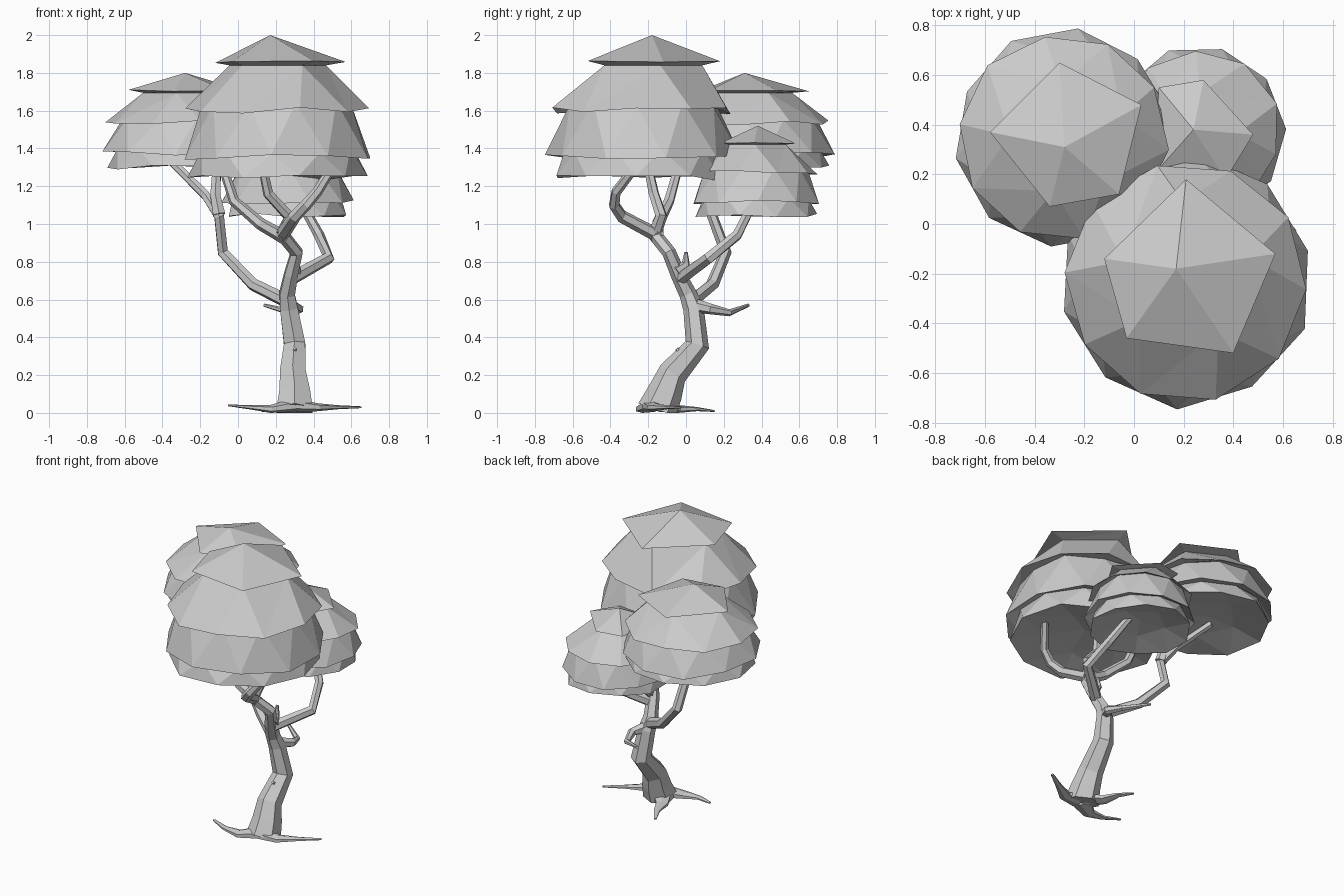
import bpy, bmesh, math, random
from mathutils import Vector

random.seed(4)
if "Cube" in bpy.data.objects:
    bpy.data.objects.remove(bpy.data.objects["Cube"], do_unlink=True)

grey = bpy.data.materials.new("plain grey")
grey.use_nodes = True
grey.diffuse_color = (0.6, 0.6, 0.6, 1)
grey.node_tree.nodes["Principled BSDF"].inputs["Base Color"].default_value = grey.diffuse_color


def finish(name, bm):
    bmesh.ops.recalc_face_normals(bm, faces=bm.faces)
    mesh = bpy.data.meshes.new(name)
    bm.to_mesh(mesh)
    bm.free()
    mesh.materials.append(grey)
    obj = bpy.data.objects.new(name, mesh)
    bpy.context.collection.objects.link(obj)
    return obj


def tube(name, path, thick, thin, flare=1, flat=1):
    """Sweep a hexagon along a path, tapering from thick to thin."""
    bm = bmesh.new()
    sides = 6
    points = [Vector(p) for p in path]
    last = len(points) - 1
    rings = []
    side = None
    for i, point in enumerate(points):
        along = (points[min(i + 1, last)] - points[max(i - 1, 0)]).normalized()
        if side is None:
            side = along.cross(Vector((0, 0, 1)))
            if side.length < 0.3:
                side = Vector((1, 0, 0))
        side = (side - along * side.dot(along)).normalized()
        up = side.cross(along)
        radius = thin + (thick - thin) * (1 - i / last) ** flare
        ring = []
        for k in range(sides):
            angle = math.tau * (k + 0.5) / sides
            corner = point + radius * (side * math.cos(angle) + up * math.sin(angle) * flat)
            corner.z = max(corner.z, 0)
            ring.append(bm.verts.new(corner))
        rings.append(ring)
    for lower, upper in zip(rings, rings[1:]):
        for k in range(sides):
            following = (k + 1) % sides
            bm.faces.new((lower[k], lower[following], upper[following], upper[k]))
    bm.faces.new(rings[0])
    bm.faces.new(rings[-1])
    return finish(name, bm)


def stitch(bm, a, b, shift_a, shift_b):
    """Join two closed rings with triangles, pairing them by angle."""
    count_a, count_b = len(a), len(b)
    i = j = 0
    while i < count_a or j < count_b:
        middle_a = shift_a + (i + 0.5) / count_a
        middle_b = shift_b + (j + 0.5) / count_b
        if i >= count_a or (j < count_b and middle_b < middle_a):
            bm.faces.new((a[i % count_a], b[j % count_b], b[(j + 1) % count_b]))
            j += 1
        else:
            bm.faces.new((a[i % count_a], b[j % count_b], a[(i + 1) % count_a]))
            i += 1


def canopy(name, apex, cap, phase, twist, centre, radius, height):
    """Dome of overlapping skirts: pointed cap, three rims, hollowed underside."""
    bm = bmesh.new()
    top = apex[2]
    middle = Vector(apex[:2])

    def cap_ring(scale, drop, wobble):
        ring = []
        for p in cap:
            x, y = middle + (Vector(p) - middle) * scale
            z = top - height * (drop + random.uniform(-wobble, wobble))
            ring.append(bm.verts.new((x, y, z)))
        return ring

    def skirt_ring(shift, scale, drop, count=10):
        ring = []
        for k in range(count):
            angle = math.radians(phase) + math.tau * (k / count + shift)
            reach = radius * scale * random.uniform(0.98, 1.02)
            z = top - height * (drop + random.uniform(-0.02, 0.02))
            ring.append(bm.verts.new((centre[0] + reach * math.cos(angle),
                                      centre[1] + reach * math.sin(angle), z)))
        return ring

    other = 0.05 - twist
    rings = [(cap_ring(1, 0.15, 0.015), 0), (cap_ring(0.74, 0.16, 0), 0),
             (skirt_ring(other, 0.97, 0.4), other), (skirt_ring(other, 0.8, 0.37), other),
             (skirt_ring(twist, 1.02, 0.65), twist), (skirt_ring(twist, 0.84, 0.61), twist),
             (skirt_ring(other, 0.95, 0.76), other), (skirt_ring(other, 0.5, 0.7, 5), other)]
    tip = bm.verts.new(apex)
    pole = bm.verts.new((*centre, top - 0.67 * height))
    first, last = rings[0][0], rings[-1][0]
    for k in range(5):
        bm.faces.new((tip, first[k], first[(k + 1) % 5]))
        bm.faces.new((pole, last[(k + 1) % 5], last[k]))
    for (upper, shift_upper), (lower, shift_lower) in zip(rings, rings[1:]):
        stitch(bm, upper, lower, shift_upper, shift_lower)
    return finish(name, bm)


# Foliage
canopy("front_canopy", apex=(0.17, -0.18, 2),
       cap=[(0.57, -0.12), (0.21, 0.18), (-0.12, -0.14), (-0.03, -0.46), (0.4, -0.52)],
       phase=14, twist=0, centre=(0.21, -0.23), radius=0.5, height=1)
canopy("back_right_canopy", apex=(-0.28, 0.31, 1.8),
       cap=[(0.03, 0.48), (-0.3, 0.65), (-0.58, 0.37), (-0.34, 0.07), (-0.06, 0.12)],
       phase=29, twist=0.05, centre=(-0.28, 0.35), radius=0.43, height=0.66)
canopy("back_left_canopy", apex=(0.24, 0.38, 1.52),
       cap=[(0.48, 0.36), (0.28, 0.58), (0.1, 0.55), (0.08, 0.2), (0.37, 0.18)],
       phase=2, twist=0, centre=(0.26, 0.37), radius=0.34, height=0.62)

# Trunk: flared foot, leaning back, then forward
tube("trunk", [(0.3, -0.15, 0.01), (0.3, -0.11, 0.11), (0.29, -0.07, 0.21), (0.3, 0.06, 0.36),
               (0.27, 0.04, 0.55), (0.26, 0.01, 0.63), (0.28, -0.04, 0.73),
               (0.31, -0.09, 0.85), (0.23, -0.17, 0.95)], thick=0.11, thin=0.036, flare=2)

# Roots
for name, path in {
    "right_root": [(0.29, -0.17, 0.04), (0.17, -0.23, 0.02), (0.06, -0.23, 0.03), (-0.05, -0.19, 0.04)],
    "left_root": [(0.31, -0.17, 0.04), (0.42, -0.17, 0.03), (0.53, -0.1, 0.03), (0.65, -0.02, 0.03)],
    "back_root": [(0.28, -0.14, 0.04), (0.21, -0.04, 0.02), (0.18, 0.06, 0.02), (0.13, 0.15, 0.01)],
}.items():
    tube(name, path, thick=0.07, thin=0.01, flare=1.5, flat=0.5)

# Main limbs
for name, path in {
    "back_right_limb": [(0.26, 0.03, 0.59), (0.08, 0.14, 0.68), (-0.08, 0.21, 0.85),
                        (-0.1, 0.14, 1.04), (-0.17, 0.2, 1.15), (-0.36, 0.31, 1.34)],
    "back_right_twig": [(-0.1, 0.14, 1.05), (-0.12, 0.16, 1.15), (-0.11, 0.24, 1.34)],
    "back_left_limb": [(0.28, -0.03, 0.71), (0.48, 0.12, 0.82), (0.43, 0.27, 0.94), (0.33, 0.36, 1.12)],
    "front_right_limb": [(0.26, -0.15, 0.92), (0.12, -0.15, 1), (-0.02, -0.09, 1.12), (-0.08, -0.04, 1.3)],
    "front_middle_limb": [(0.23, -0.17, 0.94), (0.27, -0.13, 1.04), (0.16, -0.17, 1.16), (0.13, -0.2, 1.3)],
    "front_left_limb": [(0.24, -0.17, 0.95), (0.3, -0.34, 1.04), (0.36, -0.38, 1.1),
                        (0.42, -0.37, 1.17), (0.5, -0.27, 1.3)],
}.items():
    tube(name, path, thick=0.037, thin=0.024)

# Broken stubs
for name, path in {
    "back_stub": [(0.27, 0.04, 0.57), (0.32, 0.13, 0.55), (0.29, 0.23, 0.53), (0.14, 0.33, 0.57)],
    "front_stub": [(0.3, 0.03, 0.26), (0.3, -0.01, 0.3), (0.3, -0.05, 0.34)],
    "upper_stub": [(0.3, -0.05, 0.75), (0.29, 0, 0.79), (0.3, 0, 0.85)],
}.items():
    tube(name, path, thick=0.038, thin=0.009)
